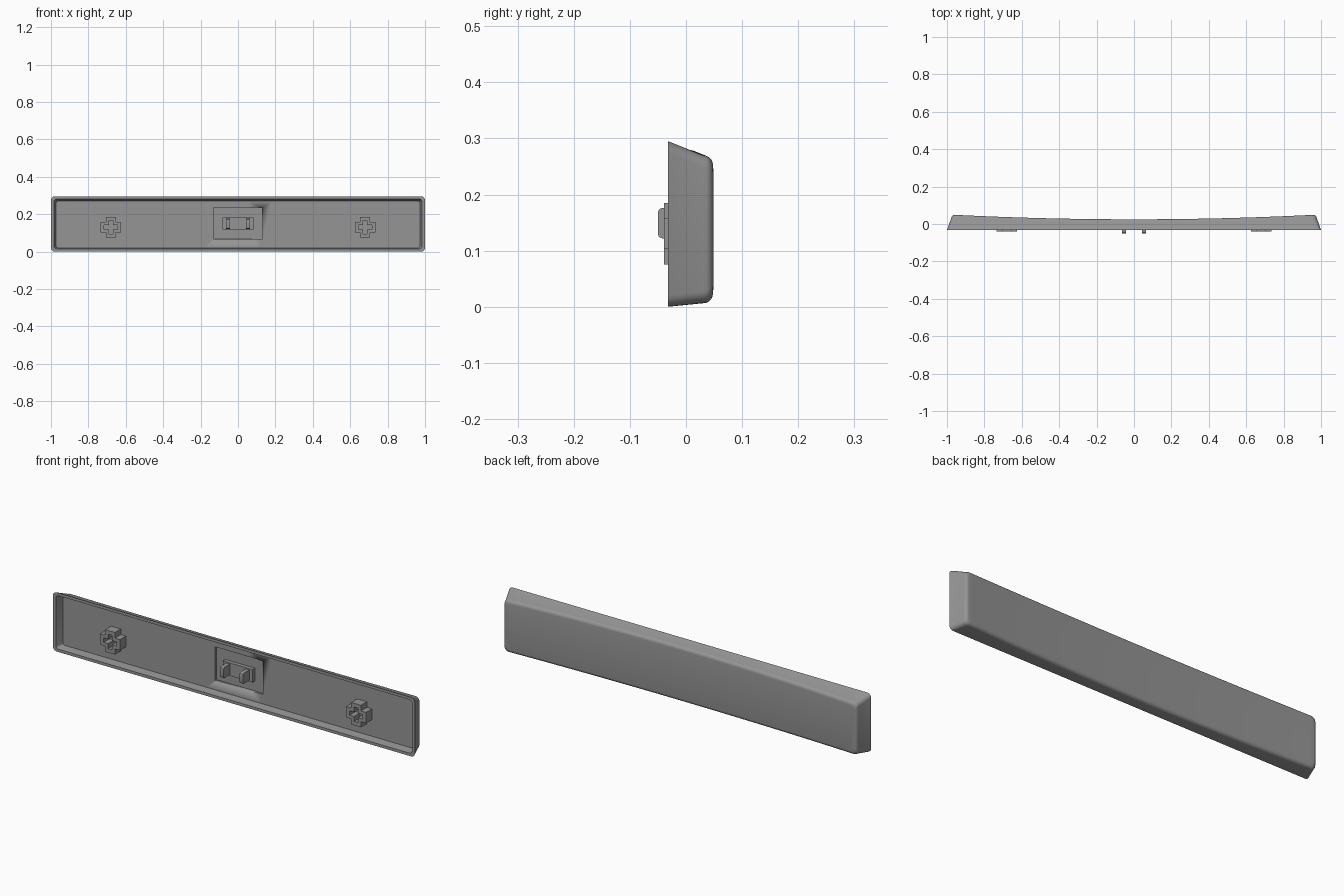
import bpy, bmesh, math

if "Cube" in bpy.data.objects:
    bpy.data.objects.remove(bpy.data.objects["Cube"])

RIM = -0.032      # y of the open front rim
FLOOR = 0.008     # y of the inner floor
POCKET = 0.017    # y of the bottom of the centre pocket

grey = bpy.data.materials.new("grey plastic")
grey.diffuse_color = (0.3, 0.3, 0.3, 1)
grey.use_nodes = True
grey.node_tree.nodes["Principled BSDF"].inputs["Base Color"].default_value = grey.diffuse_color


def finish(name, bm, angle=30):
    bmesh.ops.recalc_face_normals(bm, faces=bm.faces)
    me = bpy.data.meshes.new(name)
    bm.to_mesh(me)
    bm.free()
    ob = bpy.data.objects.new(name, me)
    bpy.context.collection.objects.link(ob)
    me.materials.append(grey)
    bpy.context.view_layer.objects.active = ob
    ob.select_set(True)
    bpy.ops.object.shade_smooth_by_angle(angle=math.radians(angle))
    ob.select_set(False)
    return ob


def box(name, x0, x1, y0, y1, z0, z1, bevel=0):
    bm = bmesh.new()
    bmesh.ops.create_cube(bm, size=1)
    for v in bm.verts:
        v.co = ((x0 + x1) / 2 + v.co.x * (x1 - x0), (y0 + y1) / 2 + v.co.y * (y1 - y0),
                (z0 + z1) / 2 + v.co.z * (z1 - z0))
    if bevel:  # round the front edges running along x
        edges = [e for e in bm.edges if all(v.co.y < y0 + 1e-5 for v in e.verts)
                 and abs(e.verts[0].co.x - e.verts[1].co.x) > 1e-5]
        bmesh.ops.bevel(bm, geom=edges, offset=bevel, segments=3, affect='EDGES', profile=0.5)
    return finish(name, bm)


def back(x):
    """Concave outer back surface."""
    return 0.025 + 0.024 * (x / 0.96) ** 2


def ring(bm, hx, r, y_of, z_of):
    """Rounded rectangle as matching low and high rows of vertices."""
    arc = [(hx - r + r * math.cos(a), r - r * math.sin(a))
           for a in [math.pi / 2 * i / 5 for i in range(6)]]
    mid = [(-(hx - r) + 2 * (hx - r) * i / 32, 0) for i in range(1, 32)]
    cols = [(-x, d) for x, d in arc] + mid + arc[::-1]
    low, high = [], []
    for x, d in cols:
        y = y_of(x)
        z0, z1 = z_of(y)
        low.append(bm.verts.new((x, y, z0 + d)))
        high.append(bm.verts.new((x, y, z1 - d)))
    return low, high


def loft(bm, a, b):
    la, lb = a[0] + a[1][::-1], b[0] + b[1][::-1]
    for i in range(len(la)):
        j = (i + 1) % len(la)
        bm.faces.new((la[i], la[j], lb[j], lb[i]))


def cap(bm, r):
    for i in range(len(r[0]) - 1):
        bm.faces.new((r[0][i], r[0][i + 1], r[1][i + 1], r[1][i]))


# Hollow shell: inner floor, inner wall, rim, slanted sides, rounded back
bm = bmesh.new()
R = 0.018
rings = [ring(bm, 0.972, 0.01, lambda x: FLOOR, lambda y: (0.02, 0.270)),
         ring(bm, 0.984, 0.014, lambda x: RIM, lambda y: (0.014, 0.281)),
         ring(bm, 1.0, 0.02, lambda x: RIM, lambda y: (0.0, 0.295))]
for k in range(6):
    a = math.pi / 2 * k / 5
    inset, drop = R * (1 - math.cos(a)), R * (1 - math.sin(a))
    rings.append(ring(bm, 0.977 - inset, 0.022, lambda x: back(x) - drop,
                      lambda y: (0.1 * (y + drop - R - RIM) + inset,
                                 0.295 - 0.4 * (y + drop - R - RIM) - inset)))
for a, b in zip(rings, rings[1:]):
    loft(bm, a, b)
cap(bm, rings[0])
cap(bm, rings[-1])
shell = finish("shell", bm)

# Rectangular pocket in the middle of the floor
cutter = box("pocket_cutter", -0.132, 0.132, -0.02, POCKET, 0.068, 0.235)
mod = shell.modifiers.new("pocket", 'BOOLEAN')
mod.operation, mod.solver, mod.object = 'DIFFERENCE', 'EXACT', cutter
bpy.context.view_layer.objects.active = shell
bpy.ops.object.modifier_apply(modifier="pocket")
bpy.data.objects.remove(cutter)


def cross(span, arm):
    """Outline of a plus sign."""
    pts = [(span, -arm), (span, arm), (arm, arm)]
    out = []
    for q in range(4):
        for x, z in pts:
            for _ in range(q):
                x, z = -z, x
            out.append((x, z))
    return out


# Cross-shaped sockets on both sides
for side, label in ((-1, "left"), (1, "right")):
    bm = bmesh.new()
    loops = [[bm.verts.new((side * 0.68 + x, y, 0.13 + z)) for x, z in cross(s, w)]
             for s, w, y in ((0.055, 0.027, FLOOR), (0.055, 0.027, -0.039),
                             (0.036, 0.011, -0.039), (0.036, 0.011, FLOOR))]
    for a, b in zip(loops, loops[1:] + loops[:1]):
        for i in range(12):
            j = (i + 1) % 12
            bm.faces.new((a[i], a[j], b[j], b[i]))
    finish(label + "_cross_socket", bm)

# Centre mount: base bar with two clip posts
box("mount_base", -0.082, 0.082, -0.002, POCKET + 0.002, 0.118, 0.182)
for side, label in ((-1, "left"), (1, "right")):
    x = side * 0.054
    box(label + "_clip_post", x - 0.01, x + 0.01, -0.05, 0.0, 0.122, 0.176, bevel=0.008)
